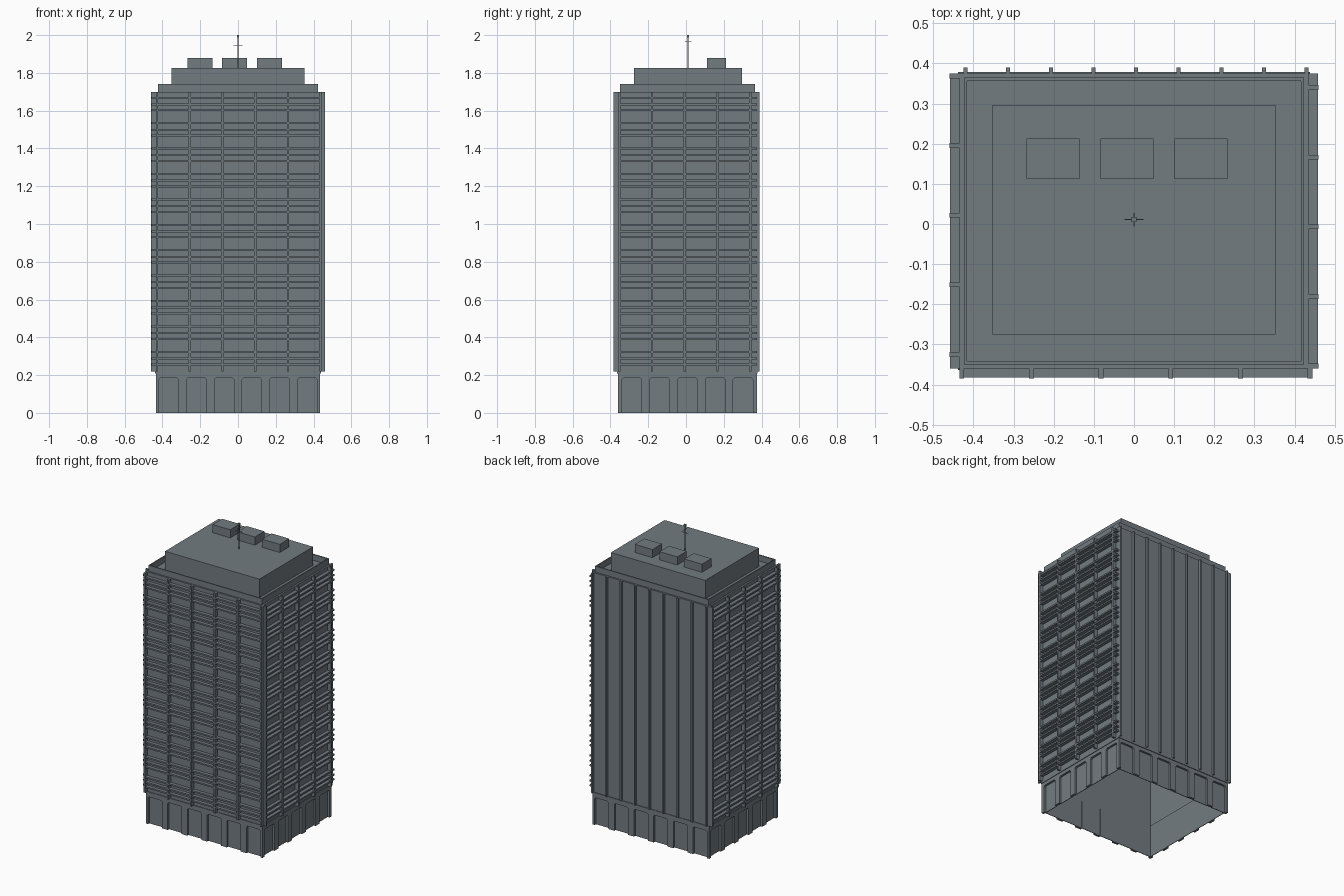
import bpy, bmesh, math
from mathutils import Matrix, Vector

old = bpy.data.objects.get("Cube")
if old:
    bpy.data.objects.remove(old, do_unlink=True)

COLOR = (0.17, 0.20, 0.22, 1)
slate = bpy.data.materials.new("slate_grey")
slate.use_nodes = True
slate.diffuse_color = COLOR
slate.node_tree.nodes["Principled BSDF"].inputs["Base Color"].default_value = COLOR

MID = 0.0075               # depth centre of the tower
HALF_X, HALF_Y = 0.435, 0.3675
BASE_TOP, TOP = 0.22, 1.70
FLOORS = 11
STEP = (TOP - BASE_TOP) / FLOORS


def finish(name, bm, turn=None):
    bmesh.ops.recalc_face_normals(bm, faces=bm.faces)
    mesh = bpy.data.meshes.new(name)
    bm.to_mesh(mesh)
    bm.free()
    mesh.materials.append(slate)
    obj = bpy.data.objects.new(name, mesh)
    if turn:
        obj.matrix_world = turn
    bpy.context.collection.objects.link(obj)
    return obj


def box(bm, lo, hi):
    lo, hi = Vector(lo), Vector(hi)
    place = Matrix.Translation((lo + hi) / 2) @ Matrix.Diagonal((*(hi - lo), 1))
    bmesh.ops.create_cube(bm, size=1, matrix=place)


def boxes(name, pairs, turn=None):
    bm = bmesh.new()
    for lo, hi in pairs:
        box(bm, lo, hi)
    return finish(name, bm, turn)


def ring(x, y, t, z0, z1):
    """Four thin walls around a rectangle with outer half sizes x and y."""
    return [((-x, MID - y, z0), (x, MID - y + t, z1)),
            ((-x, MID + y - t, z0), (x, MID + y, z1)),
            ((-x, MID - y + t, z0), (-x + t, MID + y - t, z1)),
            ((x - t, MID - y + t, z0), (x, MID + y - t, z1))]


# Each side uses local x along the wall and local -y pointing outward
def side(angle):
    return Matrix.Translation((0, MID, 0)) @ Matrix.Rotation(math.radians(angle), 4, "Z")


SIDES = {"front": (0, HALF_X, HALF_Y, 6), "left": (90, HALF_Y, HALF_X, 5),
         "back": (180, HALF_X, HALF_Y, 6), "right": (270, HALF_Y, HALF_X, 5)}


def arcade(name, angle, half, dist, count):
    """Base wall with a row of openings that have clipped upper corners."""
    pitch, w, h, c = 0.147, 0.052, 0.185, 0.008
    outline = [(-half, BASE_TOP), (-half, 0)]
    centres = [(i - (count - 1) / 2) * pitch for i in range(count)]
    for u in centres:
        outline += [(u - w, 0), (u - w, h - c), (u - w + c, h),
                    (u + w - c, h), (u + w, h - c), (u + w, 0)]
    outline += [(half, 0), (half, BASE_TOP)]
    bm = bmesh.new()
    face = bm.faces.new([bm.verts.new((u, -dist, z)) for u, z in outline])
    new = bmesh.ops.extrude_face_region(bm, geom=[face])["geom"]
    bmesh.ops.translate(bm, vec=(0, 0.016, 0),
                        verts=[v for v in new if isinstance(v, bmesh.types.BMVert)])
    finish(name + "_base_wall", bm, side(angle))
    boxes(name + "_base_windows",
          [((u - w - 0.004, -dist + 0.014, 0), (u + w + 0.004, -dist + 0.018, h + 0.004))
           for u in centres], side(angle))


for name, (angle, half, dist, count) in SIDES.items():
    arcade(name, angle, half, dist, count)


def balconies(name, angle, half, dist, bays):
    """Three sun blades on every floor, divided by upright fins."""
    blades = []
    for i in range(FLOORS):
        for offset in (0.037, 0.068, 0.103):
            z = BASE_TOP + i * STEP + offset
            blades.append(((-half, -dist - 0.023, z - 0.005), (half, -dist + 0.002, z + 0.005)))
    boxes(name + "_sun_blades", blades, side(angle))
    start, pitch = -half + 0.006, 0.1735
    boxes(name + "_fins",
          [((start + i * pitch - 0.006, -dist - 0.025, BASE_TOP),
            (start + i * pitch + 0.006, -dist + 0.002, TOP)) for i in range(bays + 1)],
          side(angle))


balconies("front", 0, HALF_X, HALF_Y, 5)
balconies("left", 90, HALF_Y, HALF_X, 4)
balconies("right", 270, HALF_Y, HALF_X, 4)

# Plain back wall with slim ribs
boxes("back_ribs", [((-HALF_X + 0.005 + i * 0.1062 - 0.005, -HALF_Y - 0.015, BASE_TOP),
                     (-HALF_X + 0.005 + i * 0.1062 + 0.005, -HALF_Y + 0.002, TOP))
                    for i in range(9)], side(180))

# Hollow shaft, open below
boxes("tower_walls", ring(HALF_X, HALF_Y, 0.01, BASE_TOP, TOP))
boxes("base_cornice", ring(HALF_X + 0.004, HALF_Y + 0.004, 0.012, 0.208, BASE_TOP))

# Roof
boxes("roof_deck", [((-HALF_X, MID - HALF_Y, TOP - 0.01), (HALF_X, MID + HALF_Y, TOP))])
boxes("roof_parapet", ring(0.424, 0.357, 0.008, TOP, 1.74))
boxes("penthouse", [((-0.352, -0.275, TOP), (0.352, 0.297, 1.825))])
boxes("roof_units", [((x - 0.066, 0.112, 1.825), (x + 0.066, 0.213, 1.88))
                     for x in (-0.202, -0.018, 0.167)])

# Antenna
boxes("antenna", [((-0.003, 0.008, 1.825), (0.003, 0.014, 2.0)),
                  ((-0.006, 0.005, 1.988), (0.006, 0.017, 2.0)),
                  ((-0.024, 0.0095, 1.943), (0.024, 0.0125, 1.946)),
                  ((-0.0015, -0.006, 1.963), (0.0015, 0.028, 1.966))])
